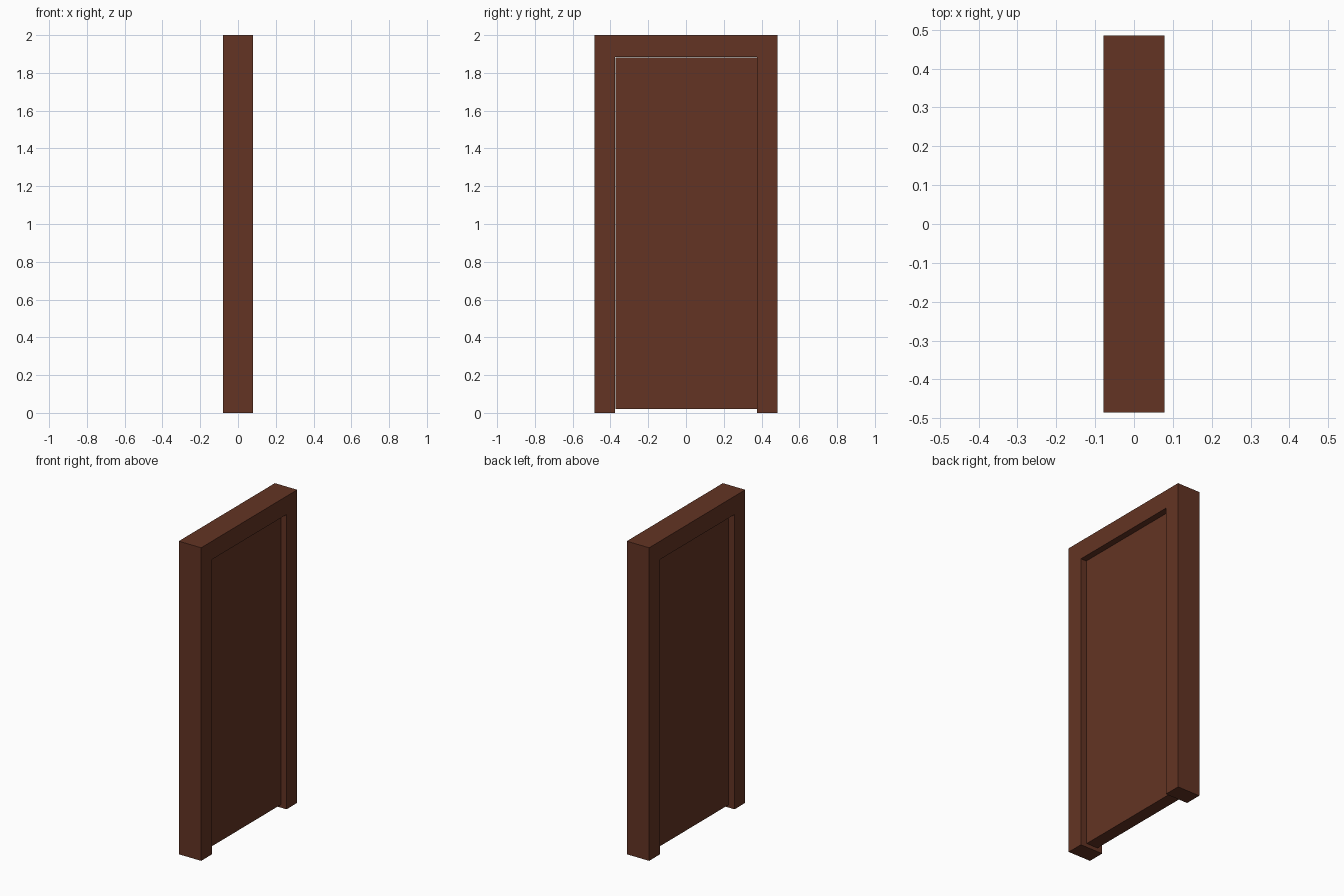
import bpy
import bmesh

if "Cube" in bpy.data.objects:
    bpy.data.objects.remove(bpy.data.objects["Cube"])

wood = bpy.data.materials.new("dark brown wood")
wood.diffuse_color = (0.125, 0.034, 0.017, 1)
wood.use_nodes = True
wood.node_tree.nodes["Principled BSDF"].inputs["Base Color"].default_value = wood.diffuse_color


def extrude_profile(name, points, half_depth):
    """Extrude a (y, z) outline along x, centred on x = 0."""
    bm = bmesh.new()
    face = bm.faces.new([bm.verts.new((-half_depth, y, z)) for y, z in points])
    ext = bmesh.ops.extrude_face_region(bm, geom=[face], use_keep_orig=True)
    verts = [g for g in ext["geom"] if isinstance(g, bmesh.types.BMVert)]
    bmesh.ops.translate(bm, verts=verts, vec=(2 * half_depth, 0, 0))
    bmesh.ops.recalc_face_normals(bm, faces=bm.faces)
    mesh = bpy.data.meshes.new(name)
    bm.to_mesh(mesh)
    bm.free()
    mesh.materials.append(wood)
    obj = bpy.data.objects.new(name, mesh)
    bpy.context.collection.objects.link(obj)
    return obj


W, H = 0.485, 2.0      # frame outer half width and height
w, h = 0.377, 1.883    # opening half width and height

# Door frame: two jambs and a header in one piece
extrude_profile("door_frame", [(-W, 0), (-w, 0), (-w, h), (w, h),
                               (w, 0), (W, 0), (W, H), (-W, H)], 0.079)

# Door leaf: recessed on both sides, small gap at the latch side and floor
extrude_profile("door_leaf", [(-w + 0.005, 0.02), (w - 0.0005, 0.02),
                              (w - 0.0005, h - 0.001), (-w + 0.005, h - 0.001)], 0.04)
